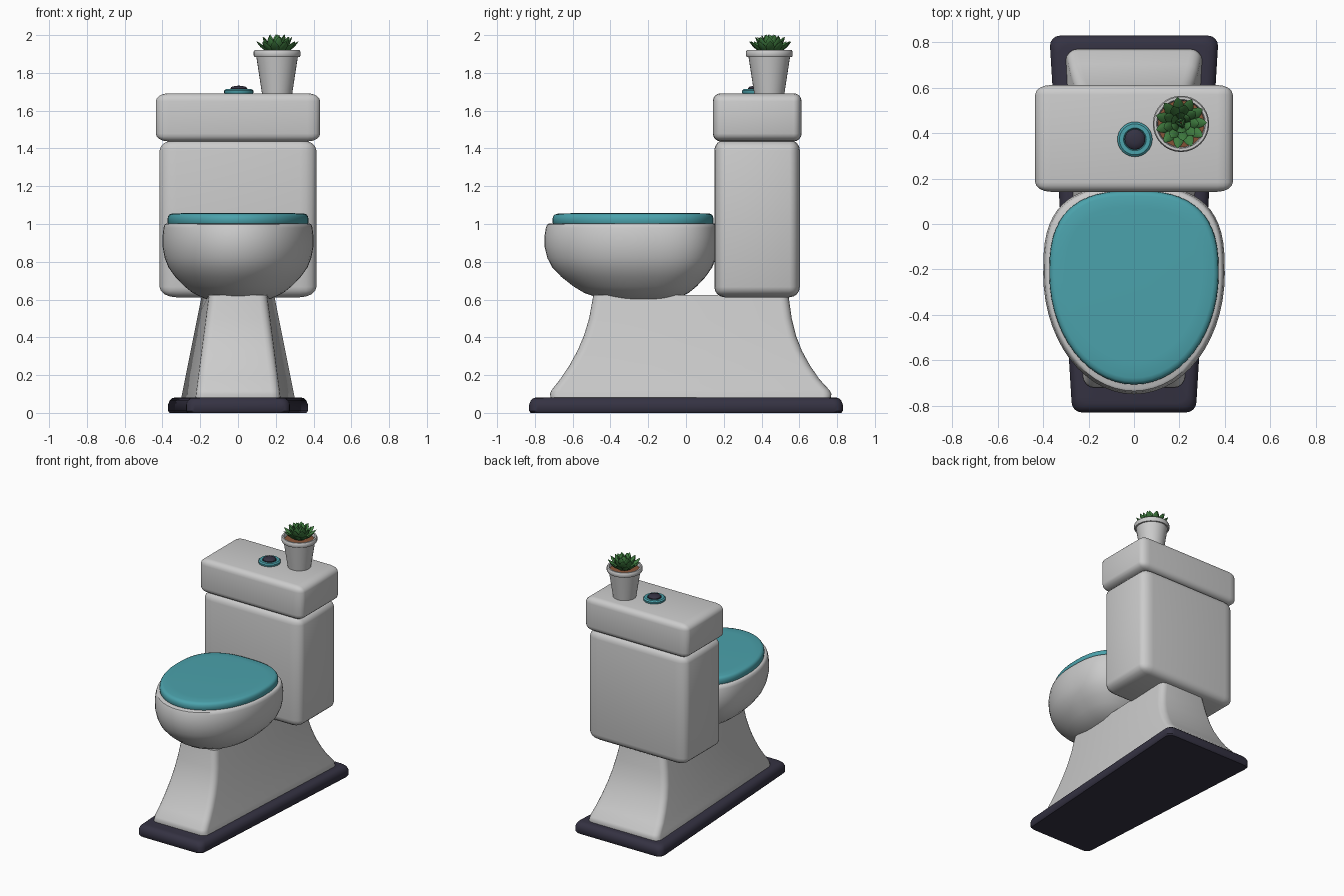
import bpy, bmesh
from math import sin, cos, pi, radians
from mathutils import Vector, Matrix

if "Cube" in bpy.data.objects:
    bpy.data.objects.remove(bpy.data.objects["Cube"])


def material(name, rgb):
    m = bpy.data.materials.new(name)
    m.diffuse_color = (*rgb, 1)
    m.use_nodes = True
    m.node_tree.nodes["Principled BSDF"].inputs["Base Color"].default_value = m.diffuse_color
    return m


TEAL = material("teal", (0.07, 0.36, 0.41))
DARK = material("dark", (0.035, 0.032, 0.055))
GREEN = material("leaf_green", (0.05, 0.2, 0.05))
SOIL = material("soil_brown", (0.25, 0.09, 0.04))


def finish(name, bm, mat=None, angle=40):
    bmesh.ops.recalc_face_normals(bm, faces=bm.faces)
    me = bpy.data.meshes.new(name)
    bm.to_mesh(me)
    bm.free()
    ob = bpy.data.objects.new(name, me)
    bpy.context.collection.objects.link(ob)
    if mat:
        me.materials.append(mat)
    bpy.ops.object.select_all(action='DESELECT')
    ob.select_set(True)
    bpy.context.view_layer.objects.active = ob
    bpy.ops.object.shade_smooth_by_angle(angle=radians(angle))
    return ob


def loft(bm, rings):
    """Skin closed rings of equal point count and cap both ends."""
    rows = [[bm.verts.new(p) for p in r] for r in rings]
    n = len(rows[0])
    for a, b in zip(rows, rows[1:]):
        for i in range(n):
            bm.faces.new((a[i], a[(i + 1) % n], b[(i + 1) % n], b[i]))
    bm.faces.new(rows[0][::-1])
    bm.faces.new(rows[-1])


def lofted(name, rings, mat=None, angle=40):
    bm = bmesh.new()
    loft(bm, rings)
    return finish(name, bm, mat, angle)


def trapezoid(z, yf, yb, wf, wb, r):
    """Rounded plan outline, wf wide at the front and wb at the back."""
    pts = []
    for k, (sx, sy) in enumerate([(1, 1), (-1, 1), (-1, -1), (1, -1)]):
        w, y = (wb, yb) if sy > 0 else (wf, yf)
        for j in range(5):
            a = (k + j / 4) * pi / 2
            pts.append((sx * (w - r) + r * cos(a), y - sy * r + r * sin(a), z))
    return pts


def egg(z, s, w, yc, front, back, nb, n=56):
    """Egg outline: elliptical front, squarer back."""
    pts = []
    for i in range(n):
        a = 2 * pi * i / n
        c, q = cos(a), sin(a)
        e = 2 / nb if q > 0 else 1
        x = abs(c) ** e * (1 if c > 0 else -1)
        y = q ** e * back if q > 0 else q * front
        pts.append((s * w * x, yc + s * y, z))
    return pts


def turned(name, prof, x, y, mat=None, n=32):
    """Lathed part from (radius, z) pairs."""
    return lofted(name, [[(x + r * cos(2 * pi * i / n), y + r * sin(2 * pi * i / n), z)
                          for i in range(n)] for r, z in prof], mat)


def soft_box(name, w, y0, y1, z0, z1, r, stretch):
    """Rounded box whose corner radius is stretched along x."""
    bm = bmesh.new()
    bmesh.ops.create_cube(bm, size=1)
    bmesh.ops.scale(bm, vec=(2 * w / stretch, y1 - y0, z1 - z0), verts=bm.verts)
    bmesh.ops.bevel(bm, geom=bm.edges[:], offset=r, segments=4, profile=0.5, affect='EDGES')
    bmesh.ops.scale(bm, vec=(stretch, 1, 1), verts=bm.verts)
    bmesh.ops.translate(bm, vec=(0, (y0 + y1) / 2, (z0 + z1) / 2), verts=bm.verts)
    return finish(name, bm, None, 60)


# Dark floor plinth
lofted("base", [trapezoid(z, -0.83 + d, 0.83 - d, 0.275 - d, 0.37 - d, 0.045)
                for z, d in [(0, 0.008), (0.01, 0), (0.045, 0), (0.065, 0.008),
                             (0.078, 0.022), (0.082, 0.04)]], DARK)

# Flared pedestal: z, front y, back y
rows = [(0.07, -0.715, 0.765), (0.1, -0.72, 0.77), (0.12, -0.712, 0.76), (0.18, -0.665, 0.705),
        (0.25, -0.618, 0.657), (0.33, -0.574, 0.613), (0.41, -0.54, 0.582),
        (0.5, -0.513, 0.56), (0.625, -0.49, 0.542)]
lofted("pedestal", [trapezoid(z, f, b, 0.225 - 0.13 * (z - 0.08), 0.3 - 0.2 * (z - 0.08), 0.045)
                    for z, f, b in rows])

# Bowl
lofted("bowl", [egg(z, s, 0.4, -0.22, 0.53, 0.39, 2.9)
                for z, s in [(0.582, 0.08), (0.588, 0.25), (0.605, 0.44), (0.635, 0.6), (0.67, 0.71),
                             (0.72, 0.83), (0.77, 0.92), (0.82, 0.97), (0.88, 0.998),
                             (0.93, 1), (0.98, 0.985), (0.997, 0.972), (1.003, 0.95)]])

# Closed seat cover
lofted("seat_cover", [egg(z, s, 0.373, -0.22, 0.487, 0.366, 2.7)
                      for z, s in [(0.995, 0.985), (1.005, 0.997), (1.025, 1), (1.04, 0.993),
                                   (1.05, 0.975), (1.055, 0.94), (1.057, 0.8)]], TEAL)

# Water tank and its cover
soft_box("tank", 0.415, 0.15, 0.603, 0.612, 1.445, 0.055, 1.6)
soft_box("tank_cover", 0.435, 0.142, 0.612, 1.437, 1.692, 0.042, 1.6)

# Flush button with its ring
turned("button_ring", [(0.07, 1.685), (0.077, 1.695), (0.077, 1.706), (0.068, 1.714),
                       (0.05, 1.714), (0.046, 1.706)], 0.004, 0.373, TEAL)
turned("flush_button", [(0.045, 1.69), (0.045, 1.718), (0.038, 1.726), (0.02, 1.731),
                        (0.005, 1.732)], 0.004, 0.373, DARK)

# Plant pot with open rim, and soil
PX, PY = 0.207, 0.441
turned("plant_pot", [(0.08, 1.69), (0.11, 1.885), (0.12, 1.885), (0.124, 1.892), (0.124, 1.912),
                     (0.119, 1.92), (0.108, 1.92), (0.104, 1.912), (0.1, 1.87)], PX, PY)
turned("soil", [(0.1, 1.87), (0.104, 1.895), (0.05, 1.902)], PX, PY, SOIL)

# Succulent leaves: count, tilt from horizontal, length, start radius
bm = bmesh.new()
leaf = [(0, 0.3), (0.2, 0.6), (0.45, 0.95), (0.65, 1), (0.82, 0.7), (0.93, 0.33), (1, 0.03)]
for k, (count, tilt, length, start) in enumerate([(11, 32, 0.118, 0.02), (9, 50, 0.115, 0.015),
                                                  (6, 66, 0.112, 0.01), (3, 80, 0.107, 0.004)]):
    for i in range(count):
        turn = Matrix.Rotation(2 * pi * (i + 0.5 * k) / count + 0.3 * k, 3, 'Z')
        lean = Matrix.Rotation(-radians(tilt), 3, 'Y')
        rings = []
        for t, w in leaf:
            ring = []
            for j in range(8):
                a = 2 * pi * j / 8
                p = Vector((t * length, 0.023 * w * cos(a), 0.008 * w * sin(a) + 0.012 * t * t))
                p = turn @ (lean @ p + Vector((start, 0, 0)))
                ring.append(p + Vector((PX, PY + 0.005, 1.895)))
            rings.append(ring)
        loft(bm, rings)
finish("succulent_leaves", bm, GREEN, 50)
